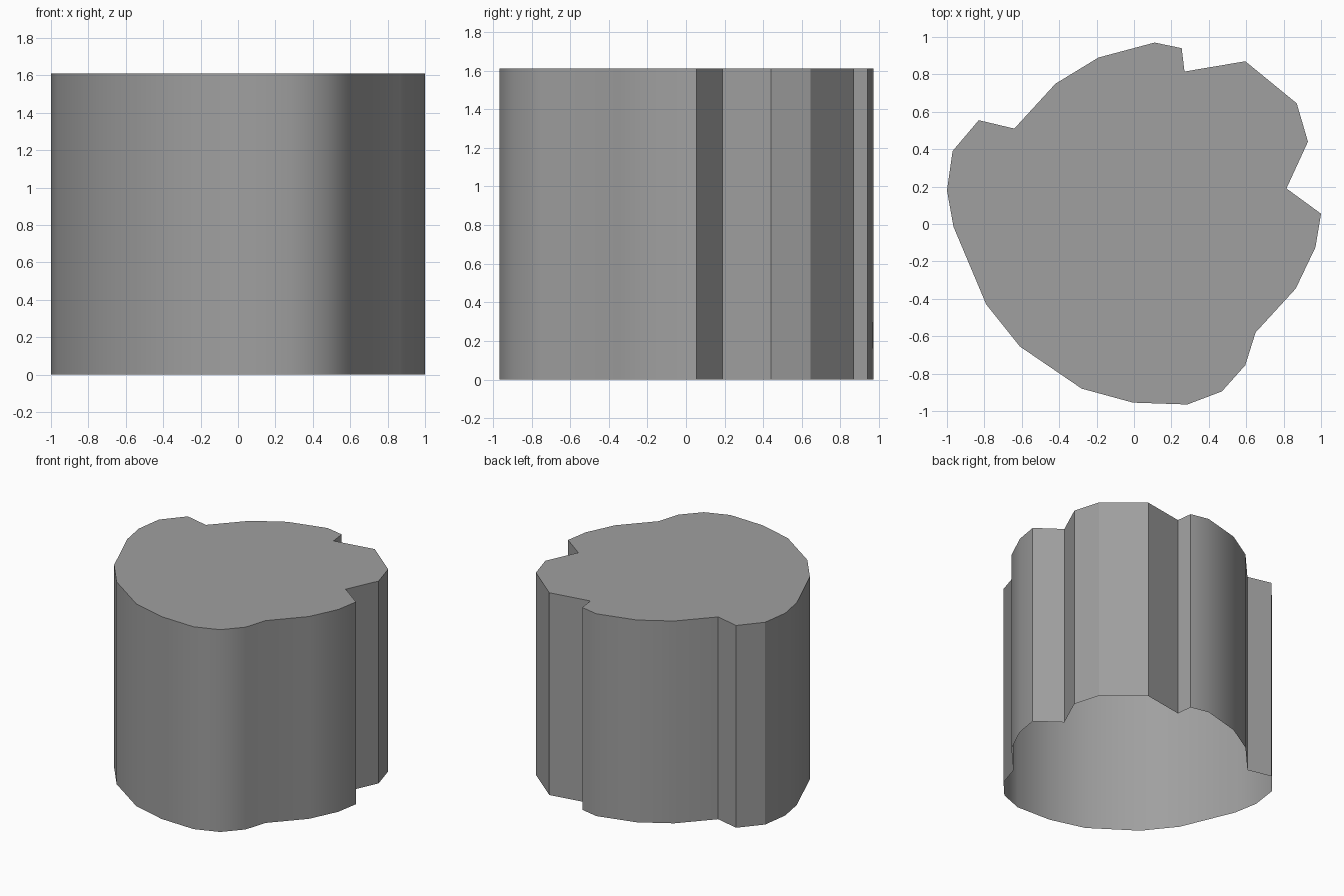
import bpy
import bmesh
from math import radians

cube = bpy.data.objects.get("Cube")
if cube:
    bpy.data.objects.remove(cube, do_unlink=True)

HEIGHT = 1.61

# Outline of the notched drum, clockwise from the back
OUTLINE = [
    (.11, .97), (.255, .94), (.27, .815), (.595, .87), (.87, .645),
    (.93, .44), (.815, .19), (1, .055), (.97, -.125), (.865, -.345),
    (.65, -.58), (.595, -.755), (.47, -.895), (.285, -.965), (-.005, -.955),
    (-.28, -.88), (-.61, -.655), (-.79, -.43), (-.965, -.015), (-1, .18),
    (-.97, .39), (-.83, .555), (-.64, .51), (-.42, .75), (-.19, .89),
]


def make_material(name, value):
    mat = bpy.data.materials.new(name)
    mat.use_nodes = True
    colour = (value, value, value, 1)
    mat.diffuse_color = colour
    mat.node_tree.nodes["Principled BSDF"].inputs["Base Color"].default_value = colour
    return mat


# Top face, with a wall dropped from each edge; the underside stays open
bm = bmesh.new()
top = [bm.verts.new((x, y, HEIGHT)) for x, y in reversed(OUTLINE)]
bottom = [bm.verts.new((v.co.x, v.co.y, 0)) for v in top]
bm.faces.new(top)
for i in range(len(top)):
    bm.faces.new((top[i - 1], bottom[i - 1], bottom[i], top[i]))

mesh = bpy.data.meshes.new("notched_drum")
bm.to_mesh(mesh)
bm.free()
mesh.materials.append(make_material("mid grey", .35))
drum = bpy.data.objects.new("notched_drum", mesh)
bpy.context.collection.objects.link(drum)

# Smooth the gentle bends, keep the notches and rim crisp
bpy.ops.object.select_all(action='DESELECT')
drum.select_set(True)
bpy.context.view_layer.objects.active = drum
bpy.ops.object.shade_smooth_by_angle(angle=radians(30))
